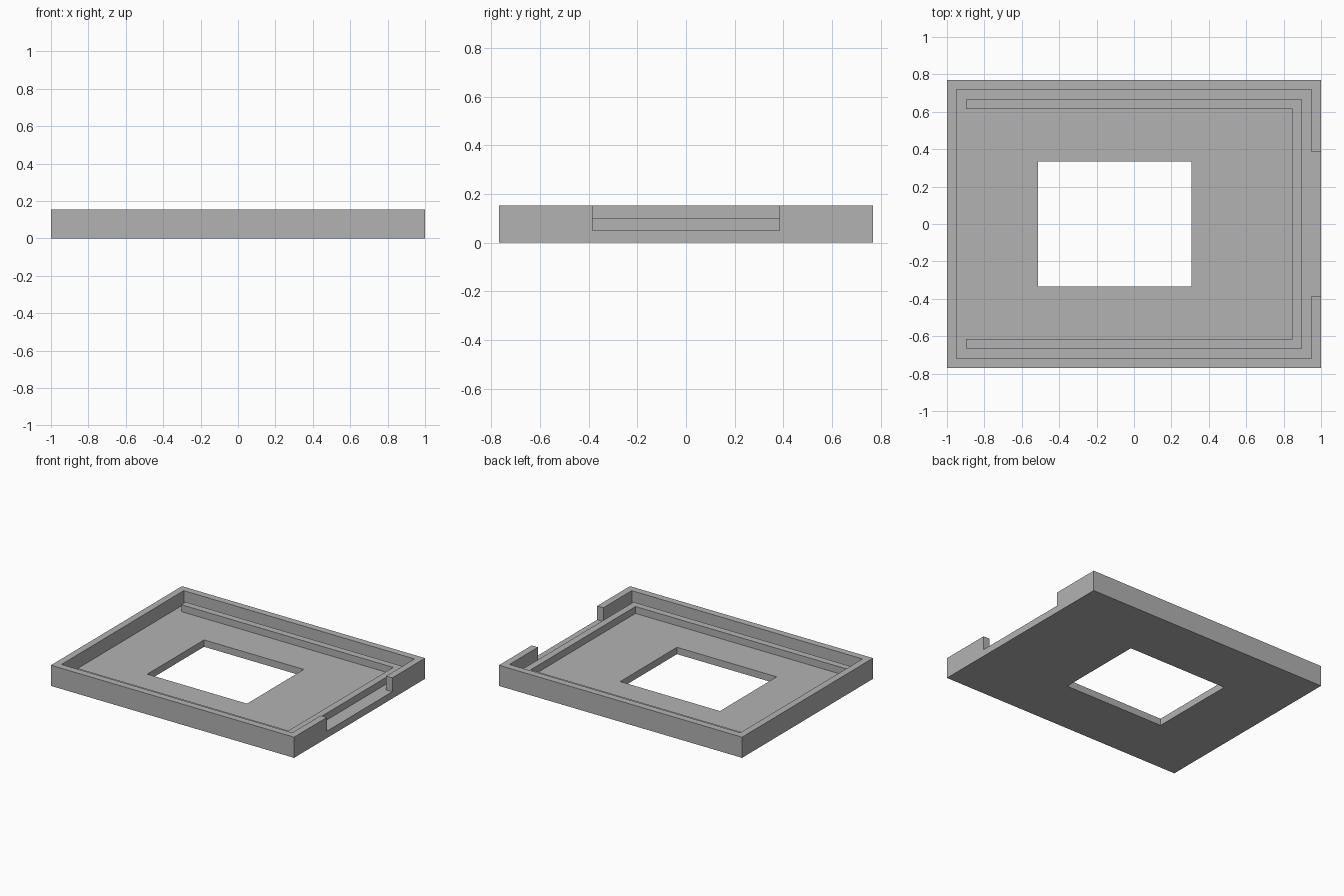
import bpy
import bmesh

cube = bpy.data.objects.get("Cube")
if cube:
    bpy.data.objects.remove(cube, do_unlink=True)

U = 2 / 39          # one wall thickness
HALF_X, HALF_Y, HEIGHT = 19.5, 15, 3   # in wall thicknesses

grey = bpy.data.materials.new("plain grey")
grey.use_nodes = True
colour = (0.448, 0.448, 0.448, 1)
grey.diffuse_color = colour
grey.node_tree.nodes["Principled BSDF"].inputs["Base Color"].default_value = colour


def prism(name, outline, z0, z1):
    """Extrude a flat outline from z0 to z1, all in wall thicknesses."""
    bm = bmesh.new()
    face = bm.faces.new([bm.verts.new((x * U, y * U, z0 * U)) for x, y in outline])
    top = bmesh.ops.extrude_face_region(bm, geom=[face])["geom"]
    verts = [v for v in top if isinstance(v, bmesh.types.BMVert)]
    bmesh.ops.translate(bm, verts=verts, vec=(0, 0, (z1 - z0) * U))
    bmesh.ops.recalc_face_normals(bm, faces=bm.faces)
    mesh = bpy.data.meshes.new(name)
    bm.to_mesh(mesh)
    bm.free()
    mesh.materials.append(grey)
    obj = bpy.data.objects.new(name, mesh)
    bpy.context.collection.objects.link(obj)
    return obj


def rect(x0, x1, y):
    return [(x0, -y), (x1, -y), (x1, y), (x0, y)]


def mirrored(half):
    """Close a half outline by mirroring it front to back."""
    return half + [(x, -y) for x, y in reversed(half)]


def cut(target, cutter):
    mod = target.modifiers.new(cutter.name, 'BOOLEAN')
    mod.operation = 'DIFFERENCE'
    mod.solver = 'EXACT'
    mod.object = cutter
    cutter.hide_render = True
    bpy.context.view_layer.objects.active = target
    bpy.ops.object.modifier_apply(modifier=mod.name)
    bpy.data.objects.remove(cutter, do_unlink=True)


# Tray body: solid block hollowed out, with a notch through its left wall
tray = prism("tray", rect(-HALF_X, HALF_X, HALF_Y), 0, HEIGHT)
inner_x, inner_y, notch_y = HALF_X - 1, HALF_Y - 1, 7.5
cut(tray, prism("recess", mirrored([
    (-inner_x, -inner_y), (inner_x, -inner_y),
    (inner_x, -notch_y), (HALF_X + 1, -notch_y)]), 1, HEIGHT + 1))

# Rectangular opening in the floor
cut(tray, prism("opening", rect(-10, 6, 6.5), -1, 2))

# Low U-shaped ridge inside the walls, open to the right
prism("inner_ridge", mirrored([
    (17.5, -13), (-17.5, -13), (-17.5, -12), (16.5, -12)]), 1, 2)
